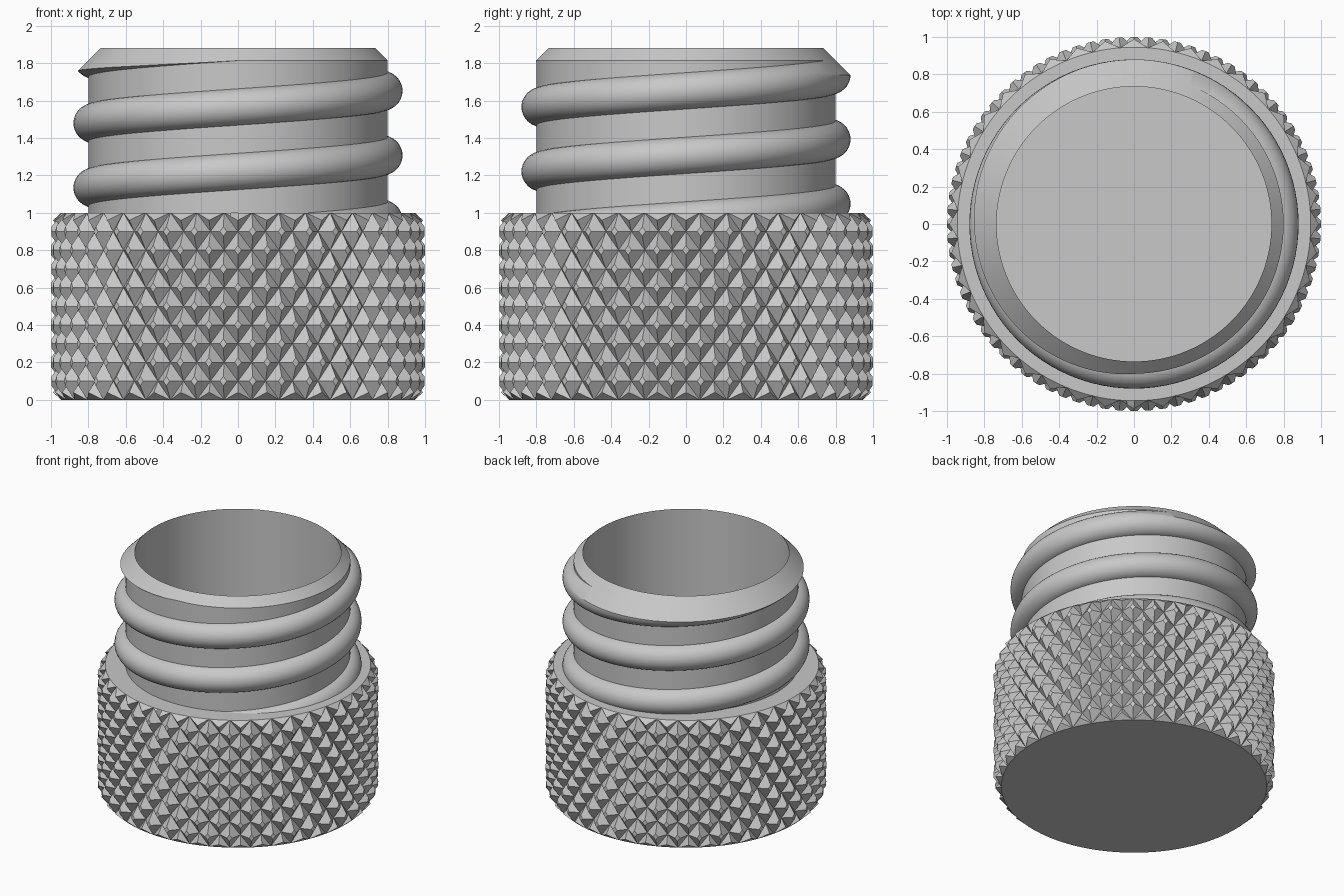
import bpy
import bmesh
from math import sin, cos, pi, radians

cube = bpy.data.objects.get("Cube")
if cube:
    bpy.data.objects.remove(cube, do_unlink=True)

SIDES = 160          # segments of the turned parts
BORE = 0.735         # cavity radius
RIM = 1.88           # rim height
FLOOR = 0.1          # cavity floor height

grey = bpy.data.materials.new("plain_grey")
grey.use_nodes = True
grey.diffuse_color = (0.58, 0.58, 0.58, 1)
shader = next(n for n in grey.node_tree.nodes if n.type == 'BSDF_PRINCIPLED')
shader.inputs["Base Color"].default_value = grey.diffuse_color


def skin(name, rings, cap=True, pyramids=False):
    """Join closed rings of points; optionally split the quads into pyramids."""
    bm = bmesh.new()
    rows = [[bm.verts.new(p) for p in ring] for ring in rings]
    n = len(rows[0])
    for j in range(len(rows) - 1):
        for k in range(n):
            a, b = rows[j][k], rows[j][(k + 1) % n]
            d, c = rows[j + 1][k], rows[j + 1][(k + 1) % n]
            if not pyramids:
                bm.faces.new((a, b, c, d))
            elif (j + k) % 2 == 0:
                bm.faces.new((a, b, d))
                bm.faces.new((b, c, d))
            else:
                bm.faces.new((a, b, c))
                bm.faces.new((a, c, d))
    if cap:
        bm.faces.new(rows[0][::-1])
        bm.faces.new(rows[-1])
    bmesh.ops.recalc_face_normals(bm, faces=bm.faces)
    mesh = bpy.data.meshes.new(name)
    bm.to_mesh(mesh)
    bm.free()
    ob = bpy.data.objects.new(name, mesh)
    bpy.context.collection.objects.link(ob)
    return ob


def polar(r, a, z):
    return (r * cos(a), r * sin(a), z)


def lathe(name, profile, cap=True):
    return skin(name, [[polar(r, 2 * pi * k / SIDES, z) for k in range(SIDES)]
                       for r, z in profile], cap)


def select(ob):
    bpy.ops.object.select_all(action='DESELECT')
    ob.select_set(True)
    bpy.context.view_layer.objects.active = ob


def boolean(ob, cutter, operation):
    cutter.hide_render = True
    mod = ob.modifiers.new("cut", 'BOOLEAN')
    mod.object, mod.operation, mod.solver = cutter, operation, 'EXACT'
    select(ob)
    bpy.ops.object.modifier_apply(modifier=mod.name)
    bpy.data.objects.remove(cutter, do_unlink=True)


# Knurled base: diamond pyramids, tips and end edges trimmed
COLS, ROWS = 80, 10
TIP, VALLEY = 1.019, 0.944
base = skin("knurled_base",
            [[polar(VALLEY if (j + k) % 2 else TIP, 2 * pi * k / COLS, j / ROWS)
              for k in range(COLS)] for j in range(ROWS + 1)],
            pyramids=True)
boolean(base, lathe("trim", [(0.89, -0.05), (1, 0.05), (1, 0.95), (0.89, 1.05)]),
        'INTERSECT')
boolean(base, lathe("bore", [(BORE, FLOOR), (BORE, 1.2)]), 'DIFFERENCE')

# Neck tube with bevelled rim
neck = lathe("neck", [(BORE, 1), (BORE, RIM), (0.8, 1.815), (0.8, 1)], cap=False)

# Helical thread, trimmed by the rim bevel
PITCH, STEPS, ARC = 0.345, 96, 16
FIRST, LAST = -2.2, 0.93


def thread_ring(turn):
    ring = []
    for i in range(ARC + 1):
        t = radians(-95 + 190 * i / ARC)
        ring.append(polar(0.78 + 0.1 * cos(t), 2 * pi * turn,
                          1.652 + PITCH * turn + 0.1 * sin(t)))
    return ring


count = int((LAST - FIRST) * STEPS)
thread = skin("thread", [thread_ring(FIRST + (LAST - FIRST) * i / count)
                         for i in range(count + 1)])
boolean(thread, lathe("rim_trim", [(1, 0.5), (1, RIM + BORE - 1), (BORE, RIM)]),
        'INTERSECT')

# Finish
for ob in (base, neck, thread):
    ob.data.materials.clear()
    ob.data.materials.append(grey)
    for poly in ob.data.polygons:
        poly.material_index = 0
        poly.use_smooth = False
for ob in (neck, thread):
    select(ob)
    bpy.ops.object.shade_smooth_by_angle(angle=radians(30))
